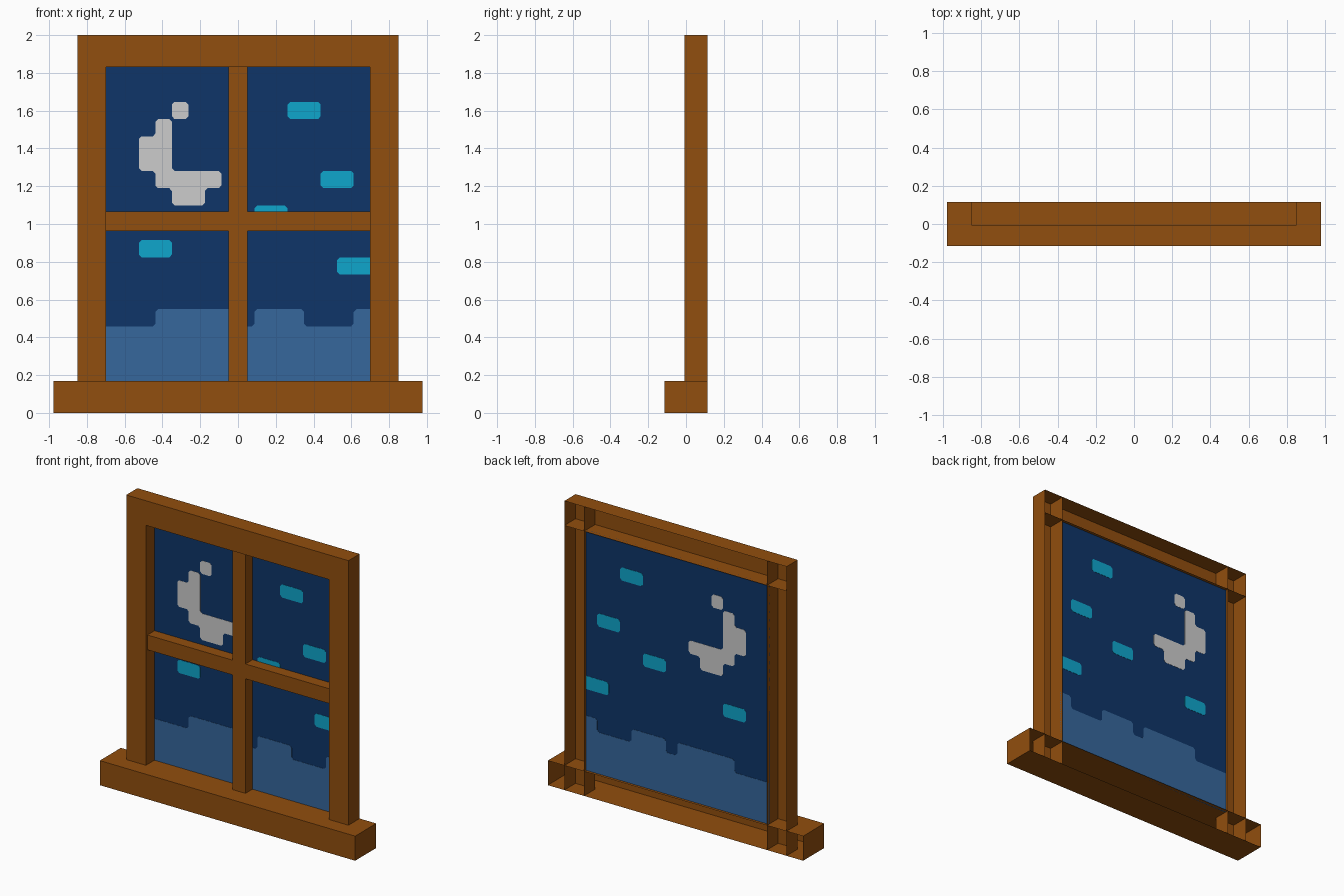
import bpy
import bmesh
from mathutils import Vector

cube = bpy.data.objects.get("Cube")
if cube:
    bpy.data.objects.remove(cube, do_unlink=True)


def make_material(name, hex_code):
    """Flat material from an sRGB hex colour."""
    def linear(i):
        c = int(hex_code[i:i + 2], 16) / 255
        return c / 12.92 if c < 0.04 else ((c + 0.055) / 1.055) ** 2.4
    colour = (linear(0), linear(2), linear(4), 1)
    mat = bpy.data.materials.new(name)
    mat.use_nodes = True
    mat.diffuse_color = colour
    mat.node_tree.nodes["Principled BSDF"].inputs["Base Color"].default_value = colour
    return mat


WOOD = make_material("brown wood", "914E0E")
NIGHT = make_material("night blue", "0E3568")
HILL = make_material("hill blue", "36679C")
STAR = make_material("star cyan", "0EA6CC")
MOON = make_material("moon grey", "CCCCCC")

# Main dimensions
OUTER, INNER = 0.85, 0.70
SILL_TOP, HEAD = 0.17, 1.83
FRONT, BACK, GLASS = -0.007, 0.115, 0.091


def finish(name, bm, mat):
    mesh = bpy.data.meshes.new(name)
    bm.to_mesh(mesh)
    bm.free()
    mesh.materials.append(mat)
    obj = bpy.data.objects.new(name, mesh)
    bpy.context.collection.objects.link(obj)
    return obj


def box(name, x, y, z, mat=WOOD, open_back=True):
    """Box between (low, high) pairs, hollow at the rear if open_back."""
    bm = bmesh.new()
    bmesh.ops.create_cube(bm, size=1)
    for v in bm.verts:
        v.co = Vector([r[0] if c < 0 else r[1] for c, r in zip(v.co, (x, y, z))])
    bm.normal_update()
    if open_back:
        rear = [f for f in bm.faces if f.normal.y > 0.9]
        bmesh.ops.delete(bm, geom=rear, context='FACES_ONLY')
    return finish(name, bm, mat)


# Wooden frame: hollow boards open at the rear
depth = (FRONT, BACK)
box("sill", (-0.977, 0.977), (-BACK, BACK), (0, SILL_TOP))
box("top_rail", (-OUTER, OUTER), depth, (HEAD, 2))
box("right_post", (-OUTER, -INNER), depth, (0, 2))
box("left_post", (INNER, OUTER), depth, (0, 2))

# Crossing glazing bars in front of the pane
bar_depth = (0.01, GLASS)
box("vertical_bar", (-0.05, 0.05), bar_depth, (SILL_TOP, HEAD))
box("horizontal_bar", (-INNER, INNER), bar_depth, (0.963, 1.065))

# Glass pane
box("pane", (-INNER, INNER), (GLASS - 0.003, GLASS + 0.003), (SILL_TOP, HEAD),
    NIGHT, open_back=False)

# Picture on the pane, laid out on a grid of columns and rows from the top left
COLS = 16
CELL_X, CELL_Z = 2 * INNER / COLS, 0.0915
LAST_ROW = (HEAD - SILL_TOP) / CELL_Z


def decal(name, corners, mat, cut=0.16):
    """Thin plate through the pane with its inner corners chamfered."""
    points = []
    for i, corner in enumerate(corners):
        p = Vector(corner)
        if 0 < p.x < COLS and p.y < LAST_ROW:
            for other in (corners[i - 1], corners[(i + 1) % len(corners)]):
                points.append(p + (Vector(other) - p).normalized() * cut)
        else:
            points.append(p)
    bm = bmesh.new()
    verts = [bm.verts.new((-INNER + p.x * CELL_X, GLASS - 0.0045, HEAD - p.y * CELL_Z))
             for p in points]
    face = bm.faces.new(verts)
    extruded = bmesh.ops.extrude_face_region(bm, geom=[face], use_keep_orig=True)
    moved = [g for g in extruded["geom"] if isinstance(g, bmesh.types.BMVert)]
    bmesh.ops.translate(bm, verts=moved, vec=(0, 0.009, 0))
    bmesh.ops.recalc_face_normals(bm, faces=bm.faces)
    return finish(name, bm, mat)


def block(col, row, width):
    return [(col, row), (col + width, row), (col + width, row + 1), (col, row + 1)]


# Stars
for n, (col, row) in enumerate([(11, 2), (13, 6), (9, 8), (2, 10), (14, 11)], 1):
    decal(f"star_{n}", block(col, row, 2), STAR)

# Crescent moon
decal("moon_tip", block(4, 2, 1), MOON)
decal("moon", [(3, 3), (4, 3), (4, 6), (7, 6), (7, 7), (6, 7), (6, 8), (4, 8),
               (4, 7), (3, 7), (3, 6), (2, 6), (2, 4), (3, 4)], MOON)

# Stepped hills along the bottom
steps = [(0, 15), (3, 14), (8, 15), (9, 14), (12, 15), (15, 14), (COLS, 14)]
outline = [(0, LAST_ROW), steps[0]]
for (_, row), (col, next_row) in zip(steps, steps[1:]):
    outline.append((col, row))
    if next_row != row:
        outline.append((col, next_row))
outline.append((COLS, LAST_ROW))
decal("hills", outline, HILL)
